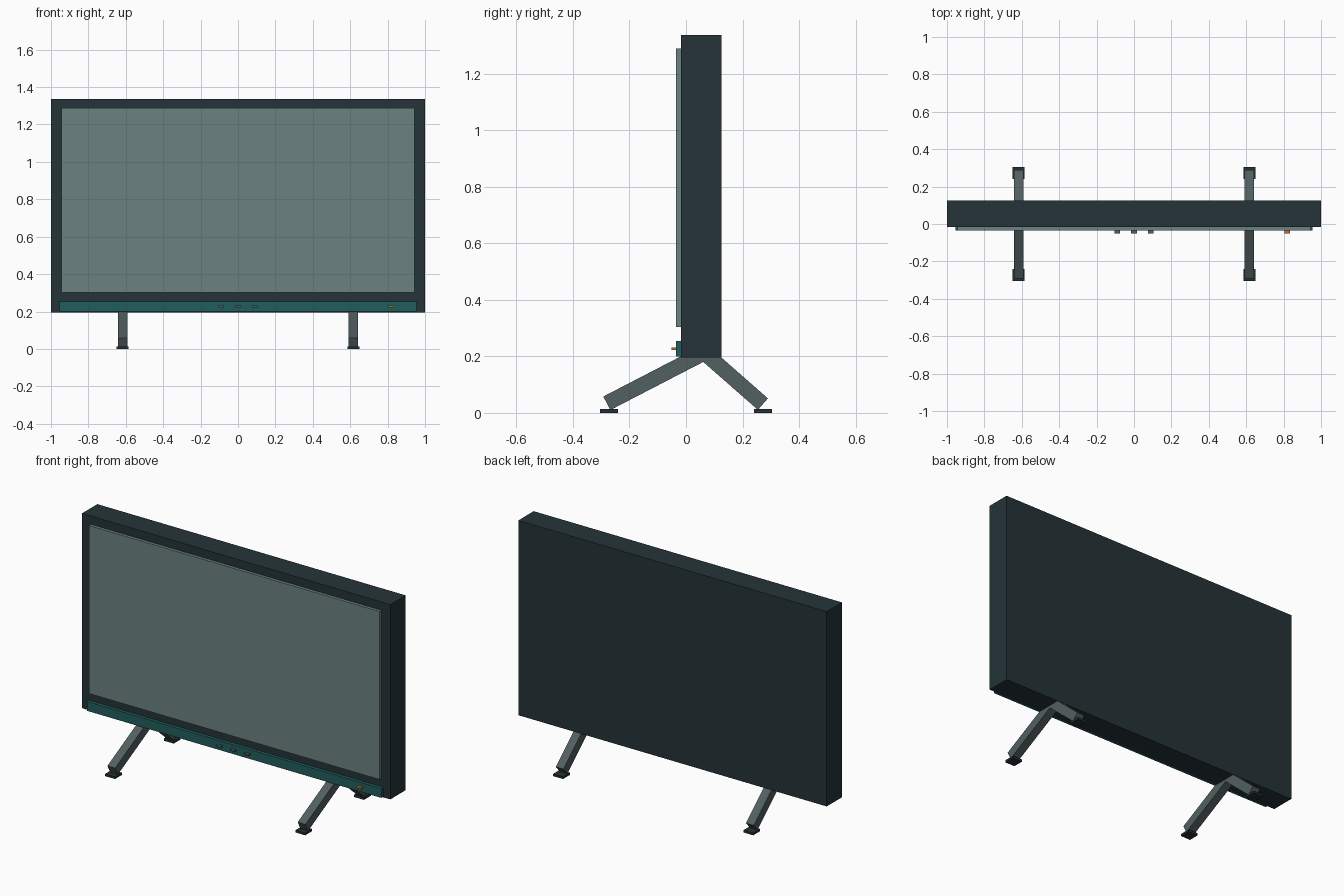
import bpy
import math

if "Cube" in bpy.data.objects:
    bpy.data.objects.remove(bpy.data.objects["Cube"])


def material(name, rgb):
    m = bpy.data.materials.new(name)
    m.diffuse_color = (*rgb, 1.0)
    m.use_nodes = True
    m.node_tree.nodes["Principled BSDF"].inputs["Base Color"].default_value = m.diffuse_color
    return m


CASE = material("dark_case", (0.018, 0.034, 0.040))
GLASS = material("screen_glass", (0.15, 0.22, 0.22))
TEAL = material("teal_strip", (0.015, 0.11, 0.11))
METAL = material("leg_metal", (0.085, 0.115, 0.118))
RUBBER = material("foot_rubber", (0.020, 0.030, 0.033))
AMBER = material("amber_light", (0.50, 0.16, 0.04))


def box(name, lo, hi, mat):
    """Axis-aligned box between two corners."""
    centre = [(a + b) / 2 for a, b in zip(lo, hi)]
    bpy.ops.mesh.primitive_cube_add(size=1, location=centre)
    ob = bpy.context.object
    ob.name = name
    ob.scale = [b - a for a, b in zip(lo, hi)]
    bpy.ops.object.transform_apply(location=False, rotation=False, scale=True)
    ob.data.materials.append(mat)
    return ob


def strut(name, x, start, end, width, thick, mat):
    """Square bar in the y-z plane running from start to end."""
    dy, dz = end[0] - start[0], end[1] - start[1]
    half = (width / 2, math.hypot(dy, dz) / 2, thick / 2)
    ob = box(name, [-h for h in half], half, mat)
    ob.location = (x, (start[0] + end[0]) / 2, (start[1] + end[1]) / 2)
    ob.rotation_euler.x = math.atan2(dz, dy)
    return ob


# Cabinet, screen and control strip
box("cabinet", (-1, -0.017, 0.195), (1, 0.125, 1.337), CASE)
box("screen", (-0.943, -0.035, 0.303), (0.943, -0.01, 1.288), GLASS)
box("control_strip", (-0.955, -0.036, 0.199), (0.955, -0.01, 0.254), TEAL)

# Buttons and power light
for i, x in enumerate((-0.09, 0, 0.09)):
    box(f"button_{i + 1}", (x - 0.015, -0.052, 0.222), (x + 0.015, -0.03, 0.232), METAL)
box("power_light", (0.805, -0.052, 0.222), (0.835, -0.03, 0.232), AMBER)

# Splayed legs with flat feet on each side
for side, x in (("left", -0.617), ("right", 0.617)):
    strut(f"{side}_front_leg", x, (-0.28, 0.034), (0.06, 0.21), 0.05, 0.054, METAL)
    strut(f"{side}_rear_leg", x, (0.272, 0.031), (0.06, 0.217), 0.05, 0.054, METAL)
    for end, y in (("front", -0.272), ("rear", 0.272)):
        box(f"{side}_{end}_foot", (x - 0.032, y - 0.032, 0), (x + 0.032, y + 0.032, 0.013), RUBBER)
